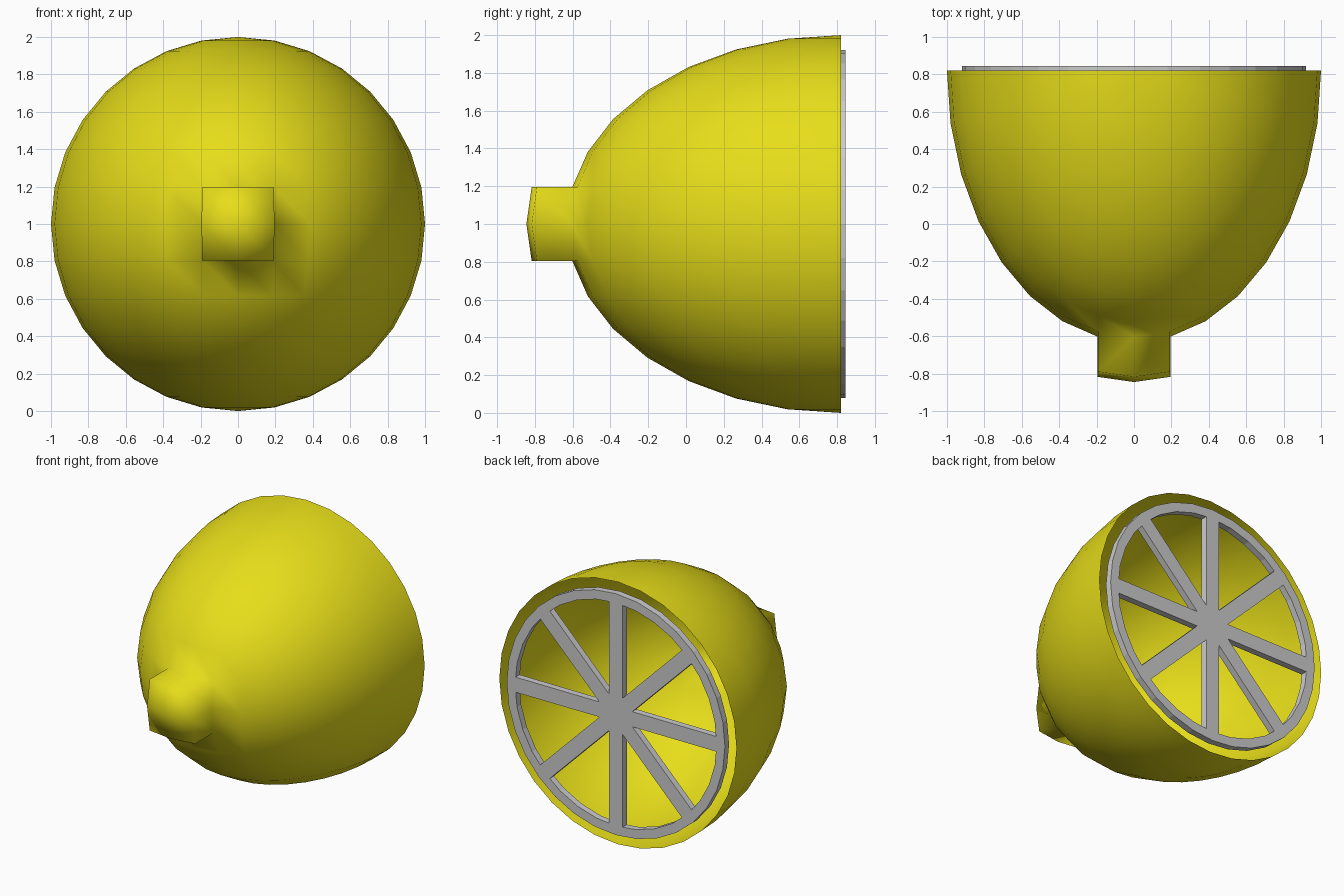
import bpy, bmesh, math
from mathutils import Matrix, Vector

if "Cube" in bpy.data.objects:
    bpy.data.objects.remove(bpy.data.objects["Cube"])

CUT_Y = 0.82      # plane of the cut fruit
STRETCH = 1.45    # length of the half fruit
SEG = 32


def make_object(name, bm, smooth, color=None):
    bmesh.ops.recalc_face_normals(bm, faces=bm.faces[:])
    mesh = bpy.data.meshes.new(name)
    bm.to_mesh(mesh)
    bm.free()
    for p in mesh.polygons:
        p.use_smooth = smooth
    if color:
        mat = bpy.data.materials.new(name + "_colour")
        mat.diffuse_color = color
        mat.use_nodes = True
        mat.node_tree.nodes["Principled BSDF"].inputs["Base Color"].default_value = mat.diffuse_color
        mesh.materials.append(mat)
    obj = bpy.data.objects.new(name, mesh)
    bpy.context.collection.objects.link(obj)
    return obj


# Peel: open half sphere, stretched, with a square nub pulled out of the end
bm = bmesh.new()
bmesh.ops.create_uvsphere(bm, u_segments=SEG, v_segments=SEG // 2, radius=1)
back = [f for f in bm.faces if f.calc_center_median().y > 0]
bmesh.ops.delete(bm, geom=back, context='FACES')
bmesh.ops.transform(bm, matrix=Matrix.Translation((0, CUT_Y, 1)) @ Matrix.Diagonal((1, STRETCH, 1, 1)),
                    verts=bm.verts[:])
tip = []
for f in bm.faces:
    c = f.calc_center_median()
    if abs(c.x) < 0.15 and abs(c.z - 1) < 0.15:
        tip.append(f)
new = bmesh.ops.extrude_face_region(bm, geom=tip)["geom"]
bmesh.ops.translate(bm, vec=Vector((0, -0.215, 0)),
                    verts=[g for g in new if isinstance(g, bmesh.types.BMVert)])
old = [f for f in tip if f.is_valid]
if old:
    bmesh.ops.delete(bm, geom=old, context='FACES')
make_object("peel", bm, True, (0.8, 0.73, 0.01, 1))

# Pith ring: rectangular section swept round the cut
bm = bmesh.new()
section = [(0.92, 0.795), (0.92, 0.845), (0.85, 0.845), (0.85, 0.795)]
loops = []
for i in range(SEG):
    a = 2 * math.pi * i / SEG
    loops.append([bm.verts.new((r * math.cos(a), y, 1 + r * math.sin(a))) for r, y in section])
for i in range(SEG):
    a, b = loops[i], loops[(i + 1) % SEG]
    for k in range(4):
        n = (k + 1) % 4
        bm.faces.new((a[k], a[n], b[n], b[k]))
make_object("pith_ring", bm, False)

# Segment walls: four bars crossing at the centre
for i in range(4):
    bm = bmesh.new()
    bmesh.ops.create_cube(bm, size=1)
    m = (Matrix.Translation((0, CUT_Y, 1)) @ Matrix.Rotation(i * math.pi / 4, 4, 'Y')
         @ Matrix.Diagonal((1.72, 0.05, 0.115, 1)))
    bmesh.ops.transform(bm, matrix=m, verts=bm.verts[:])
    make_object("segment_wall_%d" % (i + 1), bm, False)
